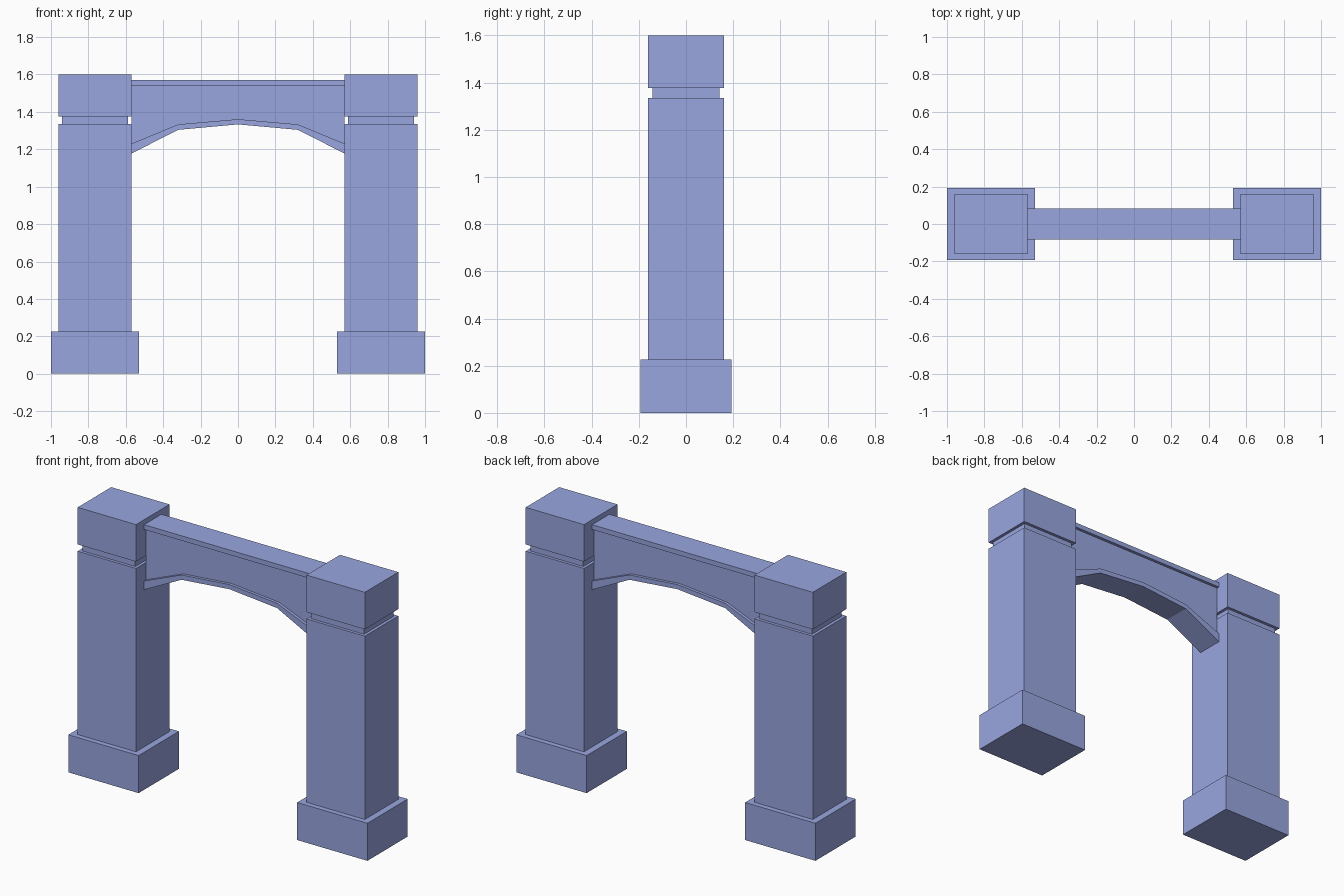
import bpy
import bmesh

if "Cube" in bpy.data.objects:
    bpy.data.objects.remove(bpy.data.objects["Cube"])

# Slate blue stone
stone = bpy.data.materials.new("blue_stone")
stone.diffuse_color = (0.32, 0.38, 0.74, 1.0)
stone.use_nodes = True
stone.node_tree.nodes["Principled BSDF"].inputs["Base Color"].default_value = stone.diffuse_color


def loft(name, rings):
    """Skin a list of matching closed rings and cap both ends."""
    bm = bmesh.new()
    loops = [[bm.verts.new(p) for p in ring] for ring in rings]
    n = len(loops[0])
    for a, b in zip(loops, loops[1:]):
        for i in range(n):
            j = (i + 1) % n
            bm.faces.new((a[i], a[j], b[j], b[i]))
    bm.faces.new(loops[0])
    bm.faces.new(loops[-1])
    bmesh.ops.recalc_face_normals(bm, faces=bm.faces)
    mesh = bpy.data.meshes.new(name)
    bm.to_mesh(mesh)
    bm.free()
    mesh.materials.append(stone)
    obj = bpy.data.objects.new(name, mesh)
    bpy.context.collection.objects.link(obj)
    return obj


# Stepped pillars: plinth, shaft, recessed neck and cap block
PILLAR_X = 0.765
profile = [  # half width x, half depth y, height
    (0.235, 0.192, 0.0), (0.235, 0.192, 0.227),
    (0.195, 0.16, 0.227), (0.195, 0.16, 1.335),
    (0.177, 0.142, 1.335), (0.177, 0.142, 1.376),
    (0.195, 0.16, 1.376), (0.195, 0.16, 1.60),
]
pillars = loft("pillars", [
    [(PILLAR_X + sx * hx, sy * hy, z)
     for sx, sy in ((-1, -1), (1, -1), (1, 1), (-1, 1))]
    for hx, hy, z in profile])
pillars.modifiers.new("mirror", 'MIRROR').use_mirror_merge = False

# Arched lintel: recessed web with a top rail and a lip along the arch
OUT, WEB = 0.083, 0.065
stations = [  # x, arch underside, top of the lip
    (-0.57, 1.177, 1.23), (-0.32, 1.304, 1.333), (0, 1.333, 1.361),
    (0.32, 1.304, 1.333), (0.57, 1.177, 1.23),
]
rings = []
for x, low, lip in stations:
    side = [(OUT, low), (OUT, lip), (WEB, lip),
            (WEB, 1.541), (OUT, 1.541), (OUT, 1.57)]
    rings.append([(x, y, z) for y, z in side]
                 + [(x, -y, z) for y, z in reversed(side)])
loft("arched_lintel", rings)
